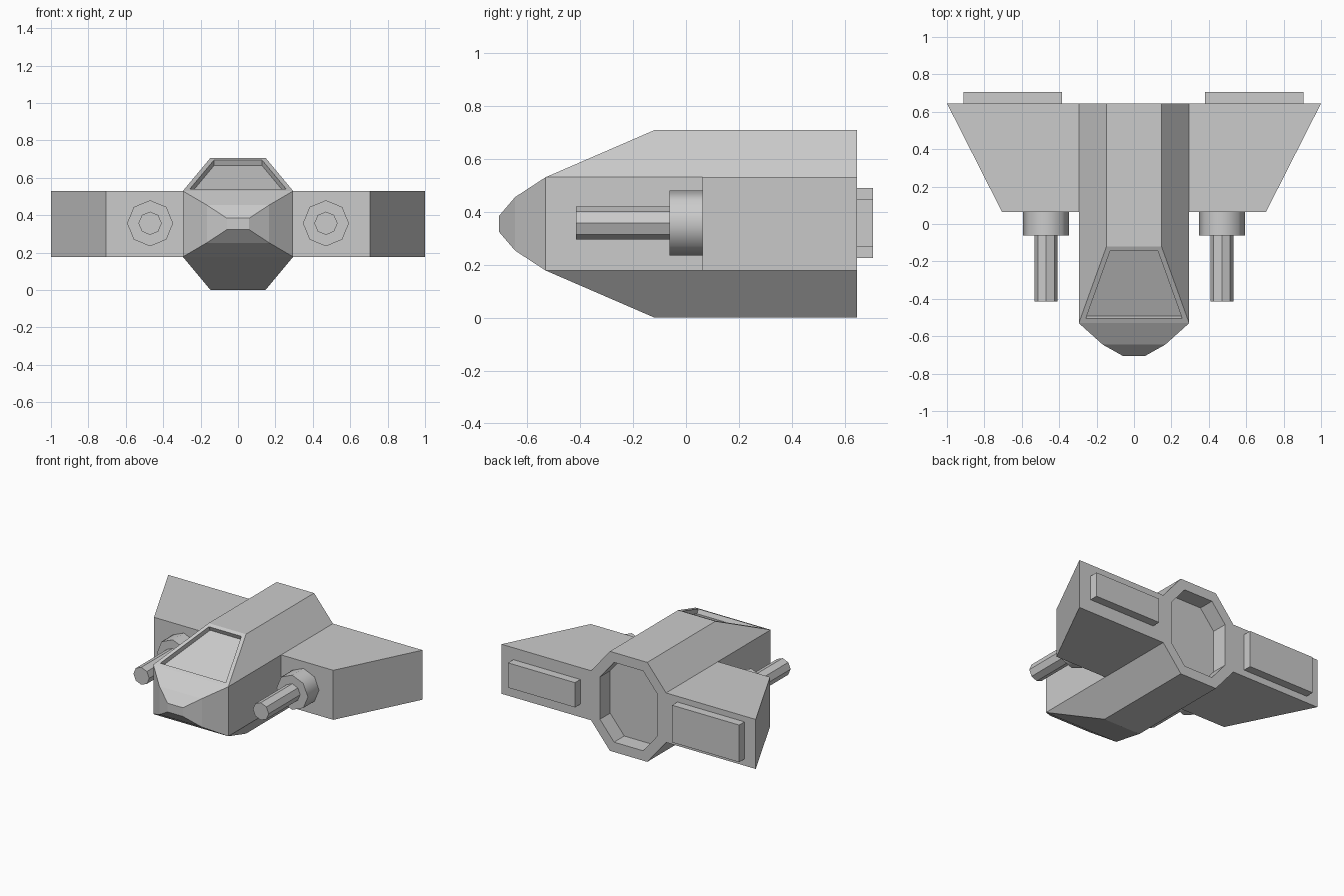
import bpy, bmesh, math
from mathutils import Matrix, Vector

if "Cube" in bpy.data.objects:
    bpy.data.objects.remove(bpy.data.objects["Cube"])

def finish(bm, name):
    bmesh.ops.recalc_face_normals(bm, faces=bm.faces[:])
    me = bpy.data.meshes.new(name)
    bm.to_mesh(me)
    bm.free()
    ob = bpy.data.objects.new(name, me)
    bpy.context.collection.objects.link(ob)
    return ob

def face_along(bm, direction):
    """Face whose normal is closest to the given direction."""
    d = Vector(direction).normalized()
    return max(bm.faces, key=lambda f: f.normal.dot(d))

def recess(bm, face, rim, depth):
    bmesh.ops.inset_region(bm, faces=[face], thickness=rim, use_even_offset=True)
    n = face.normal.copy()
    new = bmesh.ops.extrude_discrete_faces(bm, faces=[face])["faces"][0]
    bmesh.ops.translate(bm, verts=new.verts[:], vec=-n * depth)

# Hull: convex body with stepped nose; half width, y, half height about ZC
ZC = 0.3535
bm = bmesh.new()
for hx, y, hz in [(0.147, 0.645, ZC), (0.295, 0.645, 0.176),
                  (0.147, -0.12, ZC), (0.295, -0.53, 0.176),
                  (0.167, -0.645, 0.101), (0.06, -0.705, 0.031)]:
    for sx in (-1, 1):
        for sz in (-1, 1):
            bm.verts.new((sx * hx, y, ZC + sz * hz))
bmesh.ops.convex_hull(bm, input=bm.verts[:])
bmesh.ops.dissolve_limit(bm, angle_limit=math.radians(2), verts=bm.verts[:], edges=bm.edges[:])
bmesh.ops.recalc_face_normals(bm, faces=bm.faces[:])

# Canopy panel and rear exhaust recess
bm.normal_update()
recess(bm, face_along(bm, (0, -0.175, 0.41)), 0.027, 0.033)
bm.normal_update()
recess(bm, face_along(bm, (0, 1, 0)), 0.07, 0.115)

# Wings: split each hull side, pull the rear part outward
for s in (-1, 1):
    bm.normal_update()
    sides = [f for f in bm.faces if f.normal.x * s > 0.99
             and abs(f.calc_center_median().x) > 0.29]
    geom = sides + list({e for f in sides for e in f.edges}) + list({v for f in sides for v in f.verts})
    bmesh.ops.bisect_plane(bm, geom=geom, plane_co=(0, 0.063, 0), plane_no=(0, 1, 0))
    root = max((f for f in bm.faces if f.normal.x * s > 0.99
                and abs(f.calc_center_median().x) > 0.29),
               key=lambda f: f.calc_center_median().y)
    tip = bmesh.ops.extrude_discrete_faces(bm, faces=[root])["faces"][0]
    for v in tip.verts:
        v.co.x = s * (1.0 if v.co.y > 0.4 else 0.705)
bmesh.ops.recalc_face_normals(bm, faces=bm.faces[:])
bmesh.ops.dissolve_limit(bm, angle_limit=math.radians(1), verts=bm.verts[:], edges=bm.edges[:])
finish(bm, "hull_and_wings")

# Rear engine blocks (the right one is slimmer)
def block(name, x, height):
    bm = bmesh.new()
    bmesh.ops.create_cube(bm, size=1, matrix=Matrix.Translation((x, 0.675, 0.357))
                          @ Matrix.Diagonal((0.527, 0.06, height, 1)))
    finish(bm, name)

block("engine_block_left", -0.648, 0.264)
block("engine_block_right", 0.643, 0.176)

# Guns: eight-sided mount and barrel
def rod(name, x, r, y0, y1, smooth=False):
    bm = bmesh.new()
    bmesh.ops.create_cone(bm, cap_ends=True, segments=8, radius1=r, radius2=r, depth=y1 - y0,
                          matrix=Matrix.Translation((x, (y0 + y1) / 2, 0.357))
                          @ Matrix.Rotation(math.pi / 2, 4, 'X'))
    ob = finish(bm, name)
    if smooth:
        bpy.ops.object.select_all(action='DESELECT')
        ob.select_set(True)
        bpy.context.view_layer.objects.active = ob
        bpy.ops.object.shade_smooth_by_angle(angle=math.radians(50))

for s, side in ((-1, "left"), (1, "right")):
    rod("gun_mount_" + side, s * 0.47, 0.123, -0.062, 0.063, True)
    rod("gun_barrel_" + side, s * 0.47, 0.062, -0.415, -0.062)
